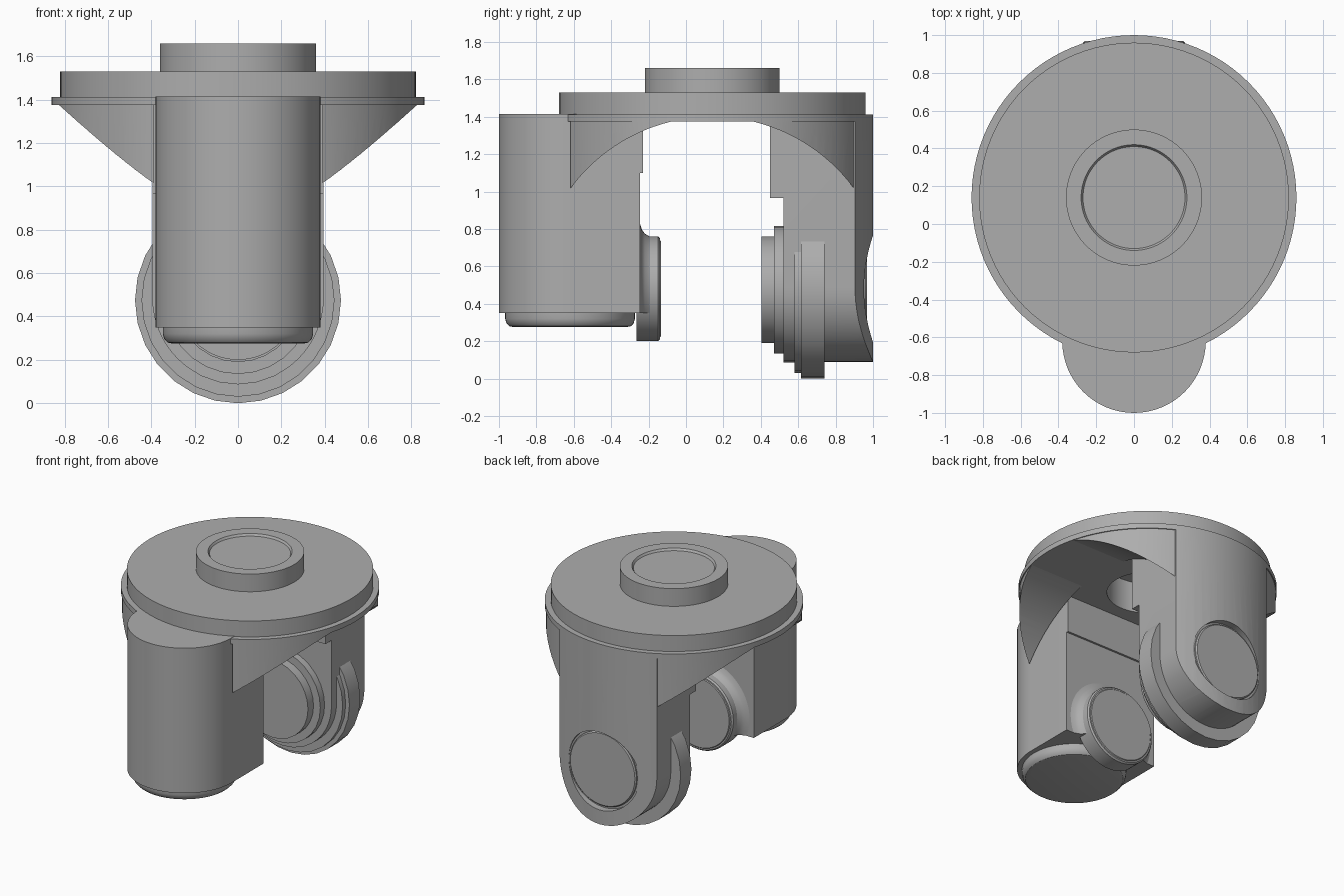
import bpy, bmesh, math

cube = bpy.data.objects.get("Cube")
if cube:
    bpy.data.objects.remove(cube, do_unlink=True)

CY = 0.14       # centre of the round deck
AXLE = 0.475    # height of the hub axis

grey = bpy.data.materials.new("mid_grey")
grey.use_nodes = True
colour = (0.42, 0.42, 0.42, 1)
grey.diffuse_color = colour
grey.node_tree.nodes["Principled BSDF"].inputs["Base Color"].default_value = colour


def finish(name, bm):
    bmesh.ops.recalc_face_normals(bm, faces=bm.faces)
    mesh = bpy.data.meshes.new(name)
    bm.to_mesh(mesh)
    bm.free()
    mesh.materials.append(grey)
    obj = bpy.data.objects.new(name, mesh)
    bpy.context.collection.objects.link(obj)
    return obj


def prism(name, outline, low, high, axis="z"):
    """Extrude a flat outline along z or y."""
    bm = bmesh.new()
    place = (lambda a, b, h: (a, b, h)) if axis == "z" else (lambda a, b, h: (a, h, b))
    ends = [[bm.verts.new(place(a, b, h)) for a, b in outline] for h in (low, high)]
    n = len(outline)
    for end in ends:
        bm.faces.new(end)
    for i in range(n):
        j = (i + 1) % n
        bm.faces.new((ends[0][i], ends[0][j], ends[1][j], ends[1][i]))
    return finish(name, bm)


def lathe(name, profile, centre, axis="z", sides=64):
    """Spin (radius, distance) pairs about an axis; both ends are capped."""
    place = {"z": lambda a, b, h: (a, b + centre, h),
             "y": lambda a, b, h: (a, h, b + centre),
             "x": lambda a, b, h: (h, a + CY, b + centre)}[axis]
    bm = bmesh.new()
    rings = []
    for r, h in profile:
        angles = [math.tau * i / sides for i in range(sides)]
        rings.append([bm.verts.new(place(r * math.sin(t), r * math.cos(t), h)) for t in angles])
    bm.faces.new(rings[0])
    bm.faces.new(rings[-1])
    for lower, upper in zip(rings, rings[1:]):
        for i in range(sides):
            j = (i + 1) % sides
            bm.faces.new((lower[i], lower[j], upper[j], upper[i]))
    return finish(name, bm)


def box(name, x, y, z):
    return prism(name, [(-x, y[0]), (x, y[0]), (x, y[1]), (-x, y[1])], *z)


def boolean(obj, tool, operation="DIFFERENCE"):
    """Apply a boolean and drop the tool."""
    mod = obj.modifiers.new("cut", "BOOLEAN")
    mod.operation, mod.object, mod.solver = operation, tool, "EXACT"
    tool.hide_render = True
    bpy.context.view_layer.objects.active = obj
    bpy.ops.object.modifier_apply(modifier=mod.name)
    bpy.data.objects.remove(tool, do_unlink=True)


def arc(cx, cy, r, steps=32):
    """Lower half circle from left to right."""
    return [(cx - r * math.cos(math.pi * i / steps), cy - r * math.sin(math.pi * i / steps))
            for i in range(steps + 1)]


parts = []

# Round deck with stepped rim and central collar, hollow from below
deck = lathe("deck", [(0.86, 1.375), (0.86, 1.413), (0.82, 1.413), (0.82, 1.53),
                      (0.36, 1.53), (0.36, 1.66), (0.28, 1.66), (0.27, 1.645)], CY, sides=96)
boolean(deck, lathe("bore", [(0.27, 1.3), (0.27, 1.6)], CY))
parts.append(deck)

# Skirt under the deck, arched from side to side and open along the middle
skirt = lathe("skirt", [(0.853, 0.9), (0.853, 1.38)], CY, sides=96)
boolean(skirt, lathe("arch", [(0.94, -1), (0.94, 1)], 0.46, "x", 128))
boolean(skirt, box("middle_gap", 0.39, (-1, 1.2), (0.8, 1.5)))
parts.append(skirt)

# Front pod: half-round front, flat back, rounded foot
outline = arc(0, -0.62, 0.38) + [(0.38, -0.245), (-0.38, -0.245)]
parts.append(prism("front_pod", outline, 0.35, 1.415))
parts.append(box("front_pod_ledge", 0.38, (-0.3, -0.23), (1.1, 1.378)))
parts.append(lathe("front_pod_foot", [(0.30, 0.275), (0.325, 0.28), (0.34, 0.295),
                                      (0.347, 0.32), (0.347, 0.36)], -0.62))

# Hub on the pod's back, with a flared root above the pod's lower edge
parts.append(lathe("pod_hub", [(0.28, -0.265), (0.28, -0.15), (0.27, -0.14),
                               (0.26, -0.14), (0.255, -0.135)], AXLE + 0.005, "y"))
flare = lathe("pod_hub_flare", [(0.345, -0.26), (0.345, -0.245), (0.315, -0.235),
                                (0.295, -0.22), (0.28, -0.195)], AXLE + 0.005, "y")
boolean(flare, box("flare_trim", 1, (-1, 1), (0, 0.35)))
parts.append(flare)

# Rear leg: round-ended plate trimmed to the deck's curve
leg = prism("rear_leg", arc(0, AXLE + 0.01, 0.395) + [(0.395, 1.38), (-0.395, 1.38)],
            0.45, 1.2, "y")
boolean(leg, box("leg_step", 1, (0, 0.52), (0, 0.965)))
boolean(leg, lathe("leg_curve", [(0.86, 0), (0.86, 1.5)], CY, sides=96), "INTERSECT")
boolean(leg, lathe("leg_pocket", [(0.285, 0.95), (0.285, 1.3)], AXLE + 0.005, "y"))
parts.append(leg)
parts.append(lathe("rear_cap", [(0.27, 0.93), (0.27, 0.96), (0.262, 0.968)],
                   AXLE + 0.005, "y"))

# Stepped discs on the leg's inner side
steps = [(0.285, 0.405), (0.34, 0.47), (0.388, 0.52), (0.445, 0.58), (0.475, 0.615)]
ends = [h for _, h in steps[1:]] + [0.74]
profile = []
for (r, start), end in zip(steps, ends):
    profile += [(r, start), (r, end)]
parts.append(lathe("stepped_hub", profile, AXLE, "y", 28))

# Smooth the curved walls and keep the edges sharp
bpy.ops.object.select_all(action="DESELECT")
for part in parts:
    part.select_set(True)
bpy.context.view_layer.objects.active = parts[0]
bpy.ops.object.shade_smooth_by_angle(angle=math.radians(30))
